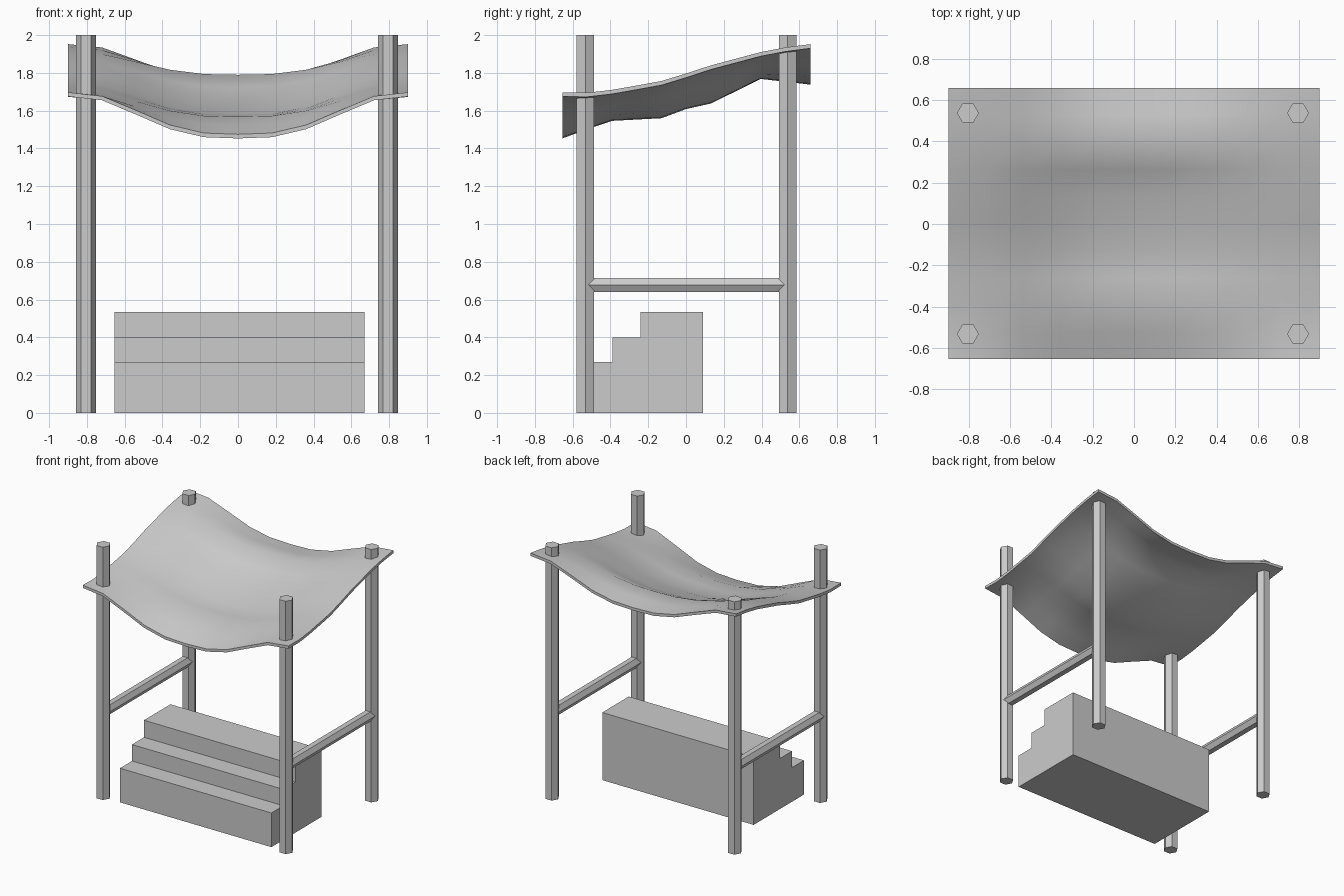
import bpy, bmesh
from math import pi
from mathutils import Matrix

if "Cube" in bpy.data.objects:
    bpy.data.objects.remove(bpy.data.objects["Cube"])


def finish(name, bm):
    bmesh.ops.recalc_face_normals(bm, faces=bm.faces)
    me = bpy.data.meshes.new(name)
    bm.to_mesh(me)
    bm.free()
    ob = bpy.data.objects.new(name, me)
    bpy.context.collection.objects.link(ob)
    return ob


def hex_rod(name, radius, length, matrix):
    # hexagonal rod with its corners pointing along x
    bm = bmesh.new()
    bmesh.ops.create_cone(bm, cap_ends=True, segments=6, radius1=radius,
                          radius2=radius, depth=length,
                          matrix=Matrix.Rotation(pi / 2, 4, 'Z'))
    # make sure that corners lie on the x axis
    if max(v.co.x for v in bm.verts) < radius * 0.95:
        bmesh.ops.rotate(bm, verts=bm.verts, matrix=Matrix.Rotation(pi / 2, 3, 'Z'))
    bmesh.ops.transform(bm, verts=bm.verts, matrix=matrix)
    return finish(name, bm)


# posts and side rails
for side, x in (("left", -0.805), ("right", 0.795)):
    for end, y in (("front", -0.533), ("back", 0.538)):
        hex_rod(f"{end}_{side}_post", 0.053, 2.0, Matrix.Translation((x, y, 1.0)))
    hex_rod(f"{side}_rail", 0.043, 1.05,
            Matrix.Translation((x, 0.003, 0.678)) @ Matrix.Rotation(pi / 2, 4, 'X'))

# stepped display stand, extruded side profile
profile = [(-0.54, 0), (0.09, 0), (0.09, 0.535), (-0.24, 0.535),
           (-0.24, 0.40), (-0.39, 0.40), (-0.39, 0.27), (-0.54, 0.27)]
bm = bmesh.new()
face = bm.faces.new([bm.verts.new((-0.655, y, z)) for y, z in profile])
ext = bmesh.ops.extrude_face_region(bm, geom=[face])
bmesh.ops.translate(bm, vec=(1.325, 0, 0),
                    verts=[g for g in ext["geom"] if isinstance(g, bmesh.types.BMVert)])
finish("stepped_stand", bm)

# sagging cloth canopy: side edge height and middle sag per row, from front to back
edge_z = [1.697, 1.695, 1.71, 1.733, 1.757, 1.797, 1.84, 1.875, 1.91, 1.935, 1.952]
sag = [0.222, 0.172, 0.142, 0.158, 0.175, 0.166, 0.18, 0.15, 0.12, 0.16, 0.192]
shape = [1.0, 0.97, 0.78, 0.43, 0.09, 0.0]  # sag share from middle to side
bm = bmesh.new()
rows = [[bm.verts.new((-0.9 + 0.18 * i, -0.655 + 0.1313 * j,
                       edge_z[j] - sag[j] * shape[abs(i - 5)]))
         for i in range(11)] for j in range(11)]
for a, b in zip(rows, rows[1:]):
    for i in range(10):
        bm.faces.new((a[i], a[i + 1], b[i + 1], b[i]))
ext = bmesh.ops.extrude_face_region(bm, geom=bm.faces[:])
bmesh.ops.translate(bm, vec=(0, 0, -0.022),
                    verts=[g for g in ext["geom"] if isinstance(g, bmesh.types.BMVert)])
canopy = finish("cloth_canopy", bm)
bpy.context.view_layer.objects.active = canopy
canopy.select_set(True)
bpy.ops.object.shade_smooth_by_angle(angle=0.7)
